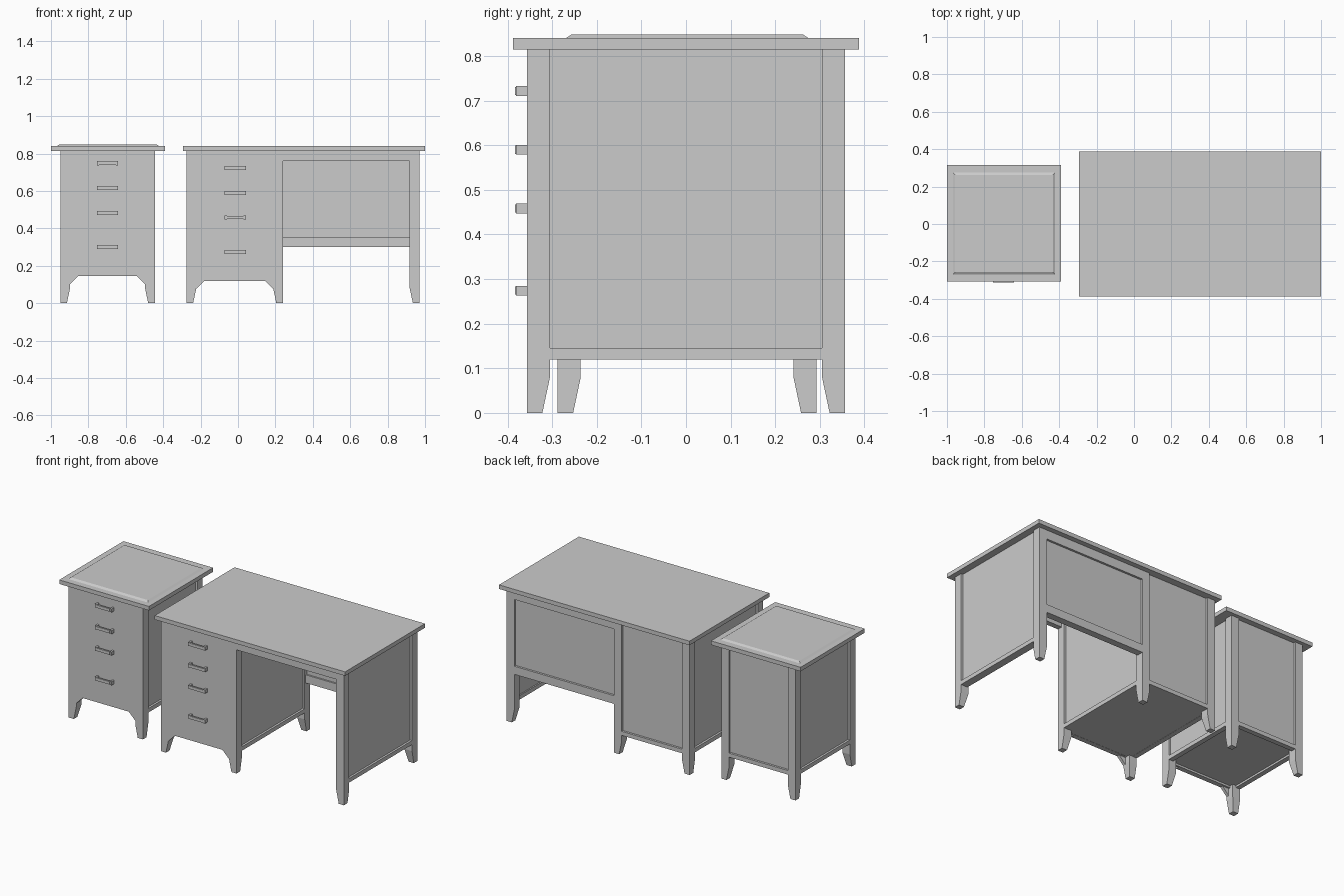
import bpy, bmesh

if "Cube" in bpy.data.objects:
    bpy.data.objects.remove(bpy.data.objects["Cube"])

TOP_Z, LEG_W = 0.815, 0.052


def add_mesh(name, verts, faces):
    me = bpy.data.meshes.new(name)
    me.from_pydata(verts, [], faces)
    bm = bmesh.new()
    bm.from_mesh(me)
    bmesh.ops.recalc_face_normals(bm, faces=bm.faces)
    bm.to_mesh(me)
    bm.free()
    ob = bpy.data.objects.new(name, me)
    bpy.context.collection.objects.link(ob)
    return ob


def loft(name, rects):
    """Stack of rectangles (x0, x1, y0, y1, z) joined into a closed solid."""
    verts, faces = [], []
    for x0, x1, y0, y1, z in rects:
        verts += [(x0, y0, z), (x1, y0, z), (x1, y1, z), (x0, y1, z)]
    for r in range(len(rects) - 1):
        b = 4 * r
        for i in range(4):
            j = (i + 1) % 4
            faces.append((b + i, b + j, b + j + 4, b + i + 4))
    n = len(verts)
    faces += [(3, 2, 1, 0), (n - 4, n - 3, n - 2, n - 1)]
    return add_mesh(name, verts, faces)


def box(name, x0, x1, y0, y1, z0, z1):
    return loft(name, [(x0, x1, y0, y1, z0), (x0, x1, y0, y1, z1)])


def leg(name, x, y, sx, sy):
    """Square post with outer corner at (x, y); inner faces taper at the foot."""
    def rect(w, z):
        xs, ys = sorted((x, x + sx * w)), sorted((y, y + sy * w))
        return (*xs, *ys, z)
    loft(name, [rect(0.035, 0), rect(LEG_W, 0.08), rect(LEG_W, TOP_Z)])


def bracket(name, x, s, y, z):
    """Small triangular brace between a front leg and the drawer front."""
    prof = [(x, z), (x + s * 0.044, z), (x, z - 0.044)]
    verts = [(px, yy, pz) for yy in (y, y + 0.018) for px, pz in prof]
    add_mesh(name, verts, [(0, 1, 2), (5, 4, 3), (0, 1, 4, 3),
                           (1, 2, 5, 4), (2, 0, 3, 5)])


def handle(name, x, y, z):
    """Two end posts carrying a grip bar."""
    for s, side in ((-1, "left"), (1, "right")):
        cx = x + s * 0.051
        box(f"{name}_{side}_post", cx - 0.006, cx + 0.006, y - 0.024, y, z - 0.011, z + 0.011)
    box(f"{name}_bar", x - 0.045, x + 0.045, y - 0.026, y - 0.015, z - 0.009, z + 0.009)


def pedestal(name, x0, x1, y0, y1, base, raise_bottom, handle_x, handle_zs):
    w, inset = LEG_W, 0.013
    for sx, x, a in ((1, x0, "left"), (-1, x1, "right")):
        for sy, y, b in ((1, y0, "front"), (-1, y1, "back")):
            leg(f"{name}_{b}_{a}_leg", x, y, sx, sy)
        bracket(f"{name}_{a}_bracket", x + sx * w, sx, y0, base)
        # flush bottom rail under each recessed side panel
        xs = sorted((x, x + sx * 0.03))
        box(f"{name}_{a}_rail", *xs, y0 + w, y1 - w, base, base + 0.025)
    box(f"{name}_back_rail", x0 + w, x1 - w, y1 - 0.03, y1, base, base + 0.025)
    box(f"{name}_drawer_front", x0 + w, x1 - w, y0, y0 + 0.03, base, TOP_Z)
    # recessed carcass forms the side and back panels
    box(f"{name}_carcass", x0 + inset, x1 - inset, y0 + 0.02, y1 - inset,
        base + raise_bottom, TOP_Z)
    for i, z in enumerate(handle_zs):
        handle(f"{name}_handle_{i + 1}", handle_x, y0, z)


# Separate drawer cabinet with raised top panel
pedestal("cabinet", -0.95, -0.445, -0.288, 0.293, 0.145, 0.012, -0.698,
         (0.748, 0.615, 0.483, 0.300))
box("cabinet_top", -1.0, -0.39, -0.308, 0.315, TOP_Z, 0.84)
loft("cabinet_top_panel", [(-0.968, -0.422, -0.27, 0.275, 0.838),
                           (-0.968, -0.422, -0.27, 0.275, 0.840),
                           (-0.956, -0.434, -0.257, 0.263, 0.848)])

# Desk: drawer pedestal and top
pedestal("desk_pedestal", -0.275, 0.24, -0.357, 0.357, 0.12, 0.001, -0.015,
         (0.722, 0.590, 0.458, 0.274))
box("desk_top", -0.295, 1.0, -0.388, 0.388, TOP_Z, 0.84)

# Desk: right-hand side frame
leg("desk_front_leg", 0.97, -0.357, -1, 1)
leg("desk_back_leg", 0.97, 0.357, -1, -1)
box("desk_side_rail", 0.924, 0.97, -0.305, 0.305, 0.12, 0.145)
box("desk_side_panel", 0.932, 0.957, -0.305, 0.305, 0.144, TOP_Z)

# Desk: kneehole front rail and framed back panel
box("kneehole_front_rail", 0.24, 0.918, -0.357, -0.325, 0.76, TOP_Z)
box("kneehole_back_top_rail", 0.24, 0.918, 0.315, 0.357, 0.76, TOP_Z)
box("kneehole_back_bottom_rail", 0.24, 0.918, 0.315, 0.357, 0.30, 0.35)
box("kneehole_back_panel", 0.24, 0.918, 0.325, 0.344, 0.349, 0.761)
